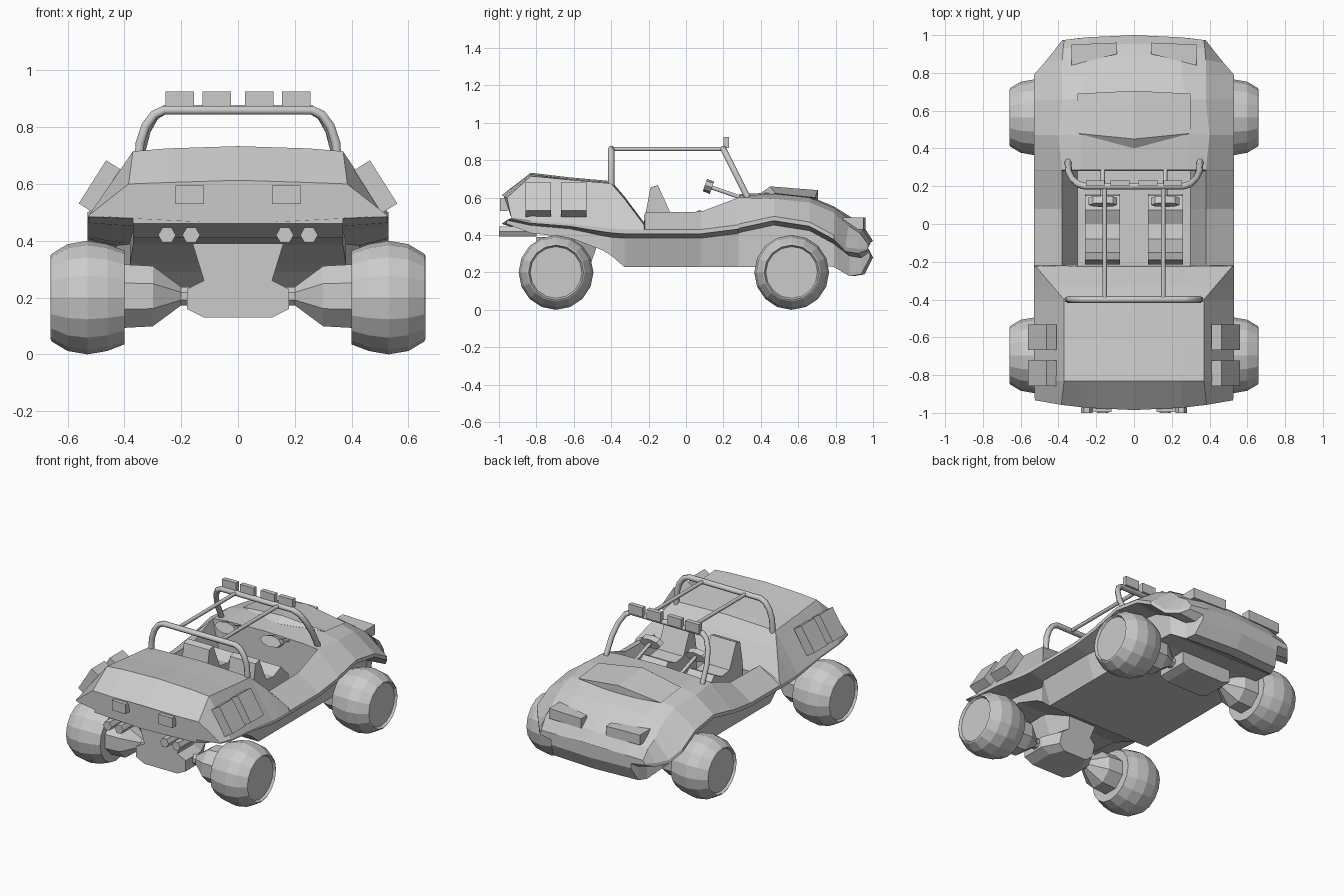
import bpy, bmesh
from math import sin, cos, pi, atan2
from mathutils import Matrix, Vector

if "Cube" in bpy.data.objects:
    bpy.data.objects.remove(bpy.data.objects["Cube"])


def mesh(name, verts, faces):
    bm = bmesh.new()
    vs = [bm.verts.new(v) for v in verts]
    for f in faces:
        bm.faces.new([vs[i] for i in f])
    bmesh.ops.recalc_face_normals(bm, faces=bm.faces)
    me = bpy.data.meshes.new(name)
    bm.to_mesh(me)
    bm.free()
    ob = bpy.data.objects.new(name, me)
    bpy.context.collection.objects.link(ob)
    return ob


def loft(name, rings):
    n, m = len(rings[0]), len(rings)
    verts = [p for r in rings for p in r]
    faces = [(k * n + i, k * n + (i + 1) % n, (k + 1) * n + (i + 1) % n, (k + 1) * n + i)
             for k in range(m - 1) for i in range(n)]
    faces += [tuple(range(n)), tuple(range((m - 1) * n, m * n))]
    return mesh(name, verts, faces)


def prism(name, pts, lo, hi, axis):
    """Extrude a 2D outline along the given axis."""
    def at(p, d):
        q = list(p)
        q.insert("xyz".index(axis), d)
        return q
    return loft(name, [[at(p, d) for p in pts] for d in (lo, hi)])


def box(name, loc, size, rot_y=0):
    x, y, z = (s / 2 for s in size)
    ob = prism(name, [(-x, -y), (x, -y), (x, y), (-x, y)], -z, z, "z")
    ob.data.transform(Matrix.Translation(loc) @ Matrix.Rotation(rot_y, 4, "Y"))
    return ob


def lathe_x(name, profile, y, z, sides, side, phase=0.0):
    return loft(name, [[(side * x, y + r * cos(2 * pi * (i + phase) / sides),
                         z + r * sin(2 * pi * (i + phase) / sides)) for i in range(sides)]
                       for x, r in profile])


def tube(name, pts, r):
    cu = bpy.data.curves.new(name, "CURVE")
    cu.dimensions = "3D"
    cu.bevel_depth, cu.bevel_resolution, cu.use_fill_caps = r, 1, True
    sp = cu.splines.new("POLY")
    sp.points.add(len(pts) - 1)
    for p, c in zip(sp.points, pts):
        p.co = (*c, 1)
    ob = bpy.data.objects.new(name, cu)
    bpy.context.collection.objects.link(ob)
    bpy.ops.object.select_all(action="DESELECT")
    ob.select_set(True)
    bpy.context.view_layer.objects.active = ob
    bpy.ops.object.convert(target="MESH")


# Body shell: y, deck/floor edge x z, shoulder x z, belt edge x z, pan x z
rear = [
    (-.985, .25, .605, .385, .60, .525, .49, .37, .46),
    (-.83, .25, .725, .37, .715, .53, .475, .37, .41),
    (-.62, .25, .70, .37, .695, .53, .46, .37, .385),
    (-.45, .25, .685, .37, .68, .53, .44, .38, .32),
    (-.40, .25, .68, .37, .675, .53, .435, .38, .29),
    (-.33, .27, .60, .43, .595, .53, .43, .38, .23),
    (-.225, .30, .46, .52, .455, .53, .43, .38, .23),
]
cockpit = [
    (-.22, .30, .27, .38, .52, .53, .43, .38, .23),
    (.08, .30, .27, .38, .525, .53, .43, .38, .23),
    (.28, .30, .27, .38, .60, .53, .455, .38, .23),
]
front = [
    (.285, .28, .61, .38, .60, .53, .46, .38, .23),
    (.47, .28, .62, .40, .595, .53, .50, .38, .23),
    (.66, .28, .60, .38, .575, .53, .47, .38, .24),
    (.79, .25, .545, .38, .52, .53, .40, .38, .23),
    (.895, .25, .48, .38, .45, .475, .335, .33, .18),
    (.955, .25, .43, .375, .41, .42, .325, .31, .19),
    (1.0, .25, .36, .37, .35, .38, .33, .29, .28),
]


def section(y, xa, za, xb, zb, xe, ze, xt, zt):
    d = min(.13, ze - zt)
    mid = -.35 < y < .27
    half = [(0, za + .008), (xa, za), (xb, zb), (xe, ze), (xe, ze - .18 * d),
            (.43 if mid else xt, ze - .36 * d), (xt, zt), (0, zt)]
    bow = .03 if y > .85 else -.03 if y < -.9 else 0
    ring = half + [(-x, z) for x, z in half[-2:0:-1]]
    return [(x, y - bow * (x / .4) ** 2, z) for x, z in ring]


loft("body_shell", [section(*r) for r in rear + cockpit + front])

# Raised hood scoop with a V-shaped rear drop
mesh("hood_scoop",
     [(-.3, .69, .60), (0, .705, .64), (.3, .69, .60), (.3, .48, .622), (0, .45, .66),
      (-.3, .48, .622), (0, .40, .625), (0, .705, .58), (0, .45, .58)],
     [(0, 1, 4, 5), (1, 2, 3, 4), (5, 4, 6), (4, 3, 6), (0, 7, 1), (1, 7, 2),
      (0, 5, 8, 7), (2, 7, 8, 3), (5, 6, 8), (3, 8, 6)])

# Roll hoops, roof rails and light bar
arch = [(.35, 0), (.345, .42), (.325, .72), (.295, .92), (.26, 1)]
arch += [(-x, t) for x, t in reversed(arch)]
tube("rear_roll_hoop", [(x, -.40, .66 + .20 * t) for x, t in arch], .018)
tube("front_roll_hoop", [(x, .33 - .13 * t, .60 + .26 * t) for x, t in arch], .018)
for x in (-.205, -.075, .075, .205):
    box("roof_light", (x, .215, .895), (.10, .03, .06))

for s in (-1, 1):
    tube("roof_rail", [(s * .155, -.40, .86), (s * .155, .20, .86)], .012)

    # Seat and steering wheel
    prism("seat", [(-.215, .26), (-.215, .52), (-.19, .655), (-.15, .667), (-.08, .51),
                   (.0, .50), (.075, .535), (.15, .46), (.16, .26)],
          s * .075, s * .26, "x")
    axis = Vector((0, .16, -.055)).normalized()
    up = Vector((0, -axis.z, axis.y))
    hub = Vector((s * .165, .12, .66))
    loft("steering_wheel", [[hub + axis * d + Vector((.075 * cos(i * pi / 4), 0, 0))
                             + up * .035 * sin(i * pi / 4) for i in range(8)]
                            for d in (-.02, .02)])
    tube("steering_column", [hub, hub + axis * .18], .012)

    # Side storage boxes lying on the rear flanks
    for y in (-.79, -.60):
        box("side_box", (s * .485, y, .59), (.065, .135, .18), -s * atan2(.095, .15))

    # Lamps
    box("tail_light", (s * .17, -.975, .562), (.10, .04, .065))
    prism("headlight", [(s * .09, .96), (s * .33, .95), (s * .33, .84), (s * .09, .90)],
          .43, .495, "z")

    # Twin exhausts
    for x in (.165, .25):
        prism("exhaust_pipe", [(s * x + .031 * cos(i * pi / 3), .42 + .031 * sin(i * pi / 3))
                               for i in range(6)], -1.0, -.80, "y")

    # Wheels with tapered axle housings
    for y in (-.695, .565):
        lathe_x("wheel", [(.40, .10), (.40, .165), (.46, .188), (.53, .20), (.60, .188),
                          (.655, .155), (.66, .147), (.645, .138)], y, .20, 16, s)
        lathe_x("axle_housing", [(.15, .035), (.20, .035), (.30, .115), (.42, .122)],
                y, .205, 8, s, .5)

# Rear gearbox with a tapered, sloping front end
outline = [(.16, .39), (.12, .26), (.18, .23), (.18, .16), (.12, .13)]
outline += [(-x, z) for x, z in reversed(outline)]
loft("rear_gearbox", [[(x, -.80, z) for x, z in outline],
                      [(x, -.64, z) for x, z in outline],
                      [(x * .7, -.55 + (z - .13) * .35, z) for x, z in outline]])

# Front differential
prism("front_differential", [(.18, .26), (.18, .16), (.13, .14),
                             (-.13, .14), (-.18, .16), (-.18, .26)], .46, .67, "y")
